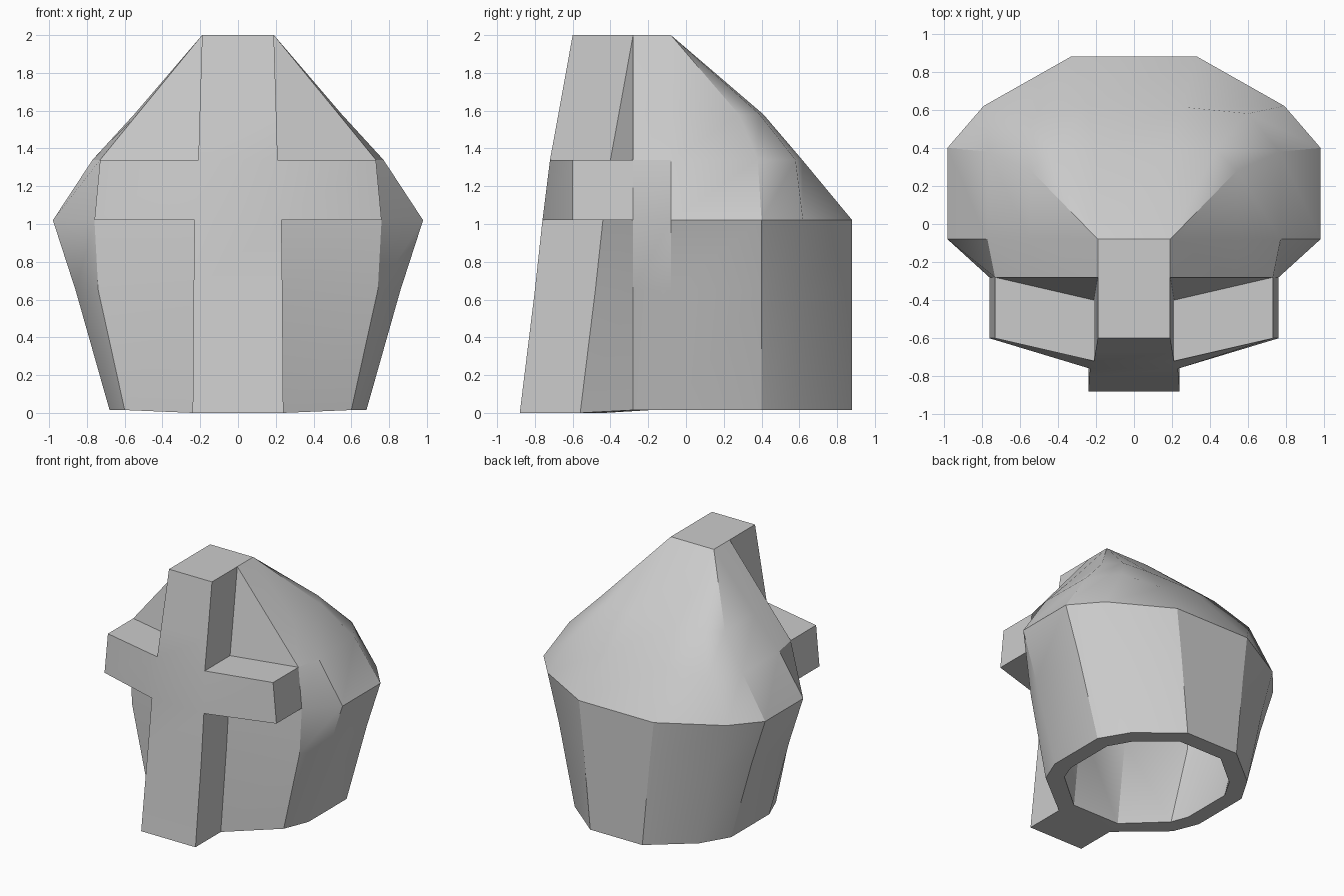
import bpy, bmesh
from mathutils import Vector

if "Cube" in bpy.data.objects:
    bpy.data.objects.remove(bpy.data.objects["Cube"])

# Half outlines (x >= 0), front to back, for each height
RINGS = [
    (0.00, [(.24, -.56), (.60, -.28), (.68, -.08), (.68, .40), (.55, .62), (.23, .88)]),
    (0.65, [(.235, -.48), (.74, -.28), (.86, -.08), (.86, .40), (.69, .62), (.29, .88)]),
    (1.02, [(.23, -.44), (.76, -.28), (.98, -.08), (.98, .40), (.79, .62), (.33, .88)]),
    (1.34, [(.21, -.40), (.73, -.28), (.77, -.08), (.765, .38), (.60, .58), (.25, .615)]),
    (1.58, [(.203, -.356), (.534, -.28), (.55, -.08), (.54, .28), (.43, .39), (.20, .41)]),
    (2.00, [(.19, -.28), (.19, -.28)] + [(.19, -.08)] * 4),
]
CROSS_DEPTH = 0.32

# Open-bottomed helmet shell, lofted through mirrored rings
bm = bmesh.new()
loops = []
for z, half in RINGS:
    full = half + [(-x, y) for x, y in reversed(half)]
    loops.append([bm.verts.new((x, y, z)) for x, y in full])
n = len(loops[0])
cross_faces = []
for k in range(len(loops) - 1):
    for i in range(n):
        j = (i + 1) % n
        f = bm.faces.new((loops[k][i], loops[k][j], loops[k + 1][j], loops[k + 1][i]))
        upright = i == n - 1
        arm = k == 2 and i in (0, n - 2)
        if upright or arm:
            cross_faces.append(f)
bm.faces.new(loops[-1])
centres = [f.calc_center_median() for f in cross_faces]
bmesh.ops.remove_doubles(bm, verts=bm.verts[:], dist=0.0005)
bmesh.ops.recalc_face_normals(bm, faces=bm.faces[:])
mesh = bpy.data.meshes.new("helmet_with_cross")
bm.to_mesh(mesh)
bm.free()

helmet = bpy.data.objects.new("helmet_with_cross", mesh)
bpy.context.collection.objects.link(helmet)
bpy.context.view_layer.objects.active = helmet
helmet.select_set(True)

# Wall thickness
wall = helmet.modifiers.new("wall", 'SOLIDIFY')
wall.thickness = 0.13
wall.offset = -1
wall.use_even_offset = True
bpy.ops.object.modifier_apply(modifier=wall.name)

# Raised cross, pulled straight forward from the outer front faces
bm = bmesh.new()
bm.from_mesh(mesh)
for v in bm.verts:
    if v.co.z < 0.15:
        v.co.z = 0 if v.co.y < -0.3 else 0.015
front = [f for f in bm.faces
         if any((f.calc_center_median() - c).length < 0.02 for c in centres)]
out = bmesh.ops.extrude_face_region(bm, geom=front)
old = [f for f in front if f.is_valid]
if old:
    bmesh.ops.delete(bm, geom=old, context='FACES')
moved = [e for e in out["geom"] if isinstance(e, bmesh.types.BMVert)]
bmesh.ops.translate(bm, verts=moved, vec=Vector((0, -CROSS_DEPTH, 0)))
bmesh.ops.recalc_face_normals(bm, faces=bm.faces[:])
bm.to_mesh(mesh)
bm.free()

bpy.ops.object.shade_smooth_by_angle(angle=0.52)
